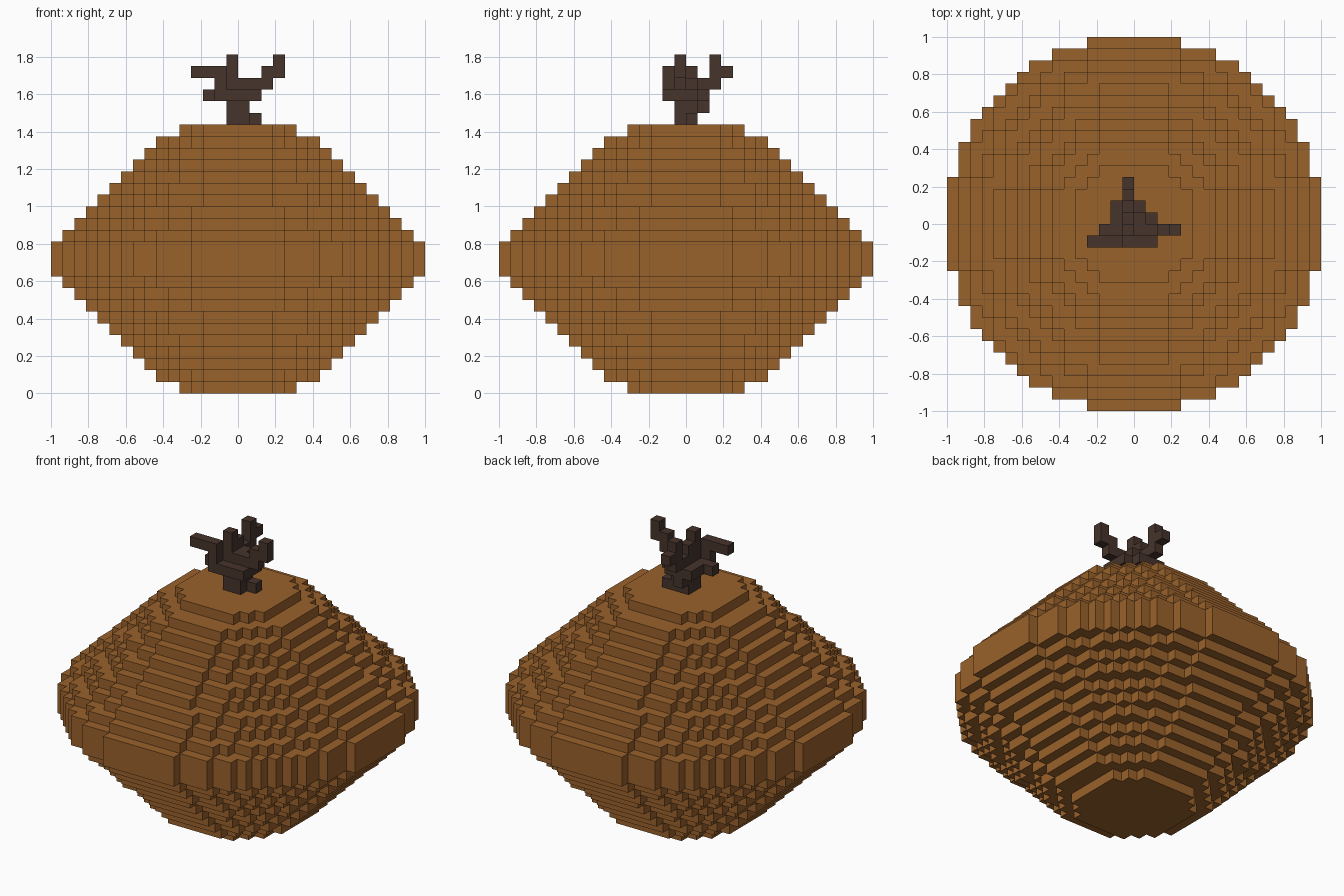
import bpy
import bmesh
from mathutils import Vector

cube = bpy.data.objects.get("Cube")
if cube:
    bpy.data.objects.remove(cube, do_unlink=True)

S = 0.0625          # block size
BODY_LAYERS = 23


def make_material(name, rgb):
    mat = bpy.data.materials.new(name)
    mat.use_nodes = True
    mat.diffuse_color = (*rgb, 1)
    bsdf = next(n for n in mat.node_tree.nodes if n.type == 'BSDF_PRINCIPLED')
    bsdf.inputs["Base Color"].default_value = (*rgb, 1)
    bsdf.inputs["Roughness"].default_value = 0.9
    return mat


def build_blocks(name, cells, mat):
    """Skin a set of grid cells, keeping only the exposed faces."""
    bm = bmesh.new()
    for cell in cells:
        for axis in range(3):
            for side in (0, 1):
                step = [0, 0, 0]
                step[axis] = 1 if side else -1
                if tuple(c + d for c, d in zip(cell, step)) in cells:
                    continue
                u, v = (axis + 1) % 3, (axis + 2) % 3
                corners = []
                for a, b in ((0, 0), (1, 0), (1, 1), (0, 1)):
                    p = Vector(cell)
                    p[axis] += side
                    p[u] += a
                    p[v] += b
                    corners.append(bm.verts.new(p * S))
                bm.faces.new(corners if side else corners[::-1])
    bmesh.ops.remove_doubles(bm, verts=bm.verts, dist=S * 0.01)
    # merge coplanar squares into larger flat faces
    bmesh.ops.dissolve_limit(bm, angle_limit=0.01, verts=bm.verts, edges=bm.edges)
    mesh = bpy.data.meshes.new(name)
    bm.to_mesh(mesh)
    bm.free()
    mesh.materials.append(mat)
    obj = bpy.data.objects.new(name, mesh)
    bpy.context.scene.collection.objects.link(obj)
    return obj


# Body: stacked stepped discs, the lower half mirrored above the three widest layers
half = [5.3] + list(range(7, 16))
radii = half + [16, 16, 16] + half[::-1]
body_cells = set()
for k, r in enumerate(radii):
    for i in range(-16, 16):
        for j in range(-16, 16):
            if (i + 0.5) ** 2 + (j + 0.5) ** 2 <= r * r:
                body_cells.add((i, j, k))
build_blocks("body", body_cells, make_material("warm brown", (0.323, 0.122, 0.025)))

# Stem: runs of blocks as (x from, x to, y from, y to, layer), ends included
runs = [
    (-1, 0, -1, 0, 0), (1, 1, 0, 0, 0),                            # foot
    (-1, 0, -1, 0, 1), (-1, -1, 1, 1, 1),                          # trunk
    (-2, 1, -2, 0, 2), (-3, -3, -1, -1, 2), (-2, 0, 1, 1, 2),      # crown
    (-2, -2, -2, -2, 3), (-1, 0, -1, 0, 3), (1, 2, -1, -1, 3),     # forks
    (-1, -1, 1, 2, 3),
    (-4, -2, -2, -2, 4), (-1, -1, -1, 0, 4), (2, 3, -1, -1, 4),    # branches
    (-1, -1, 2, 3, 4),
    (-1, -1, -1, -1, 5), (3, 3, -1, -1, 5), (-1, -1, 2, 2, 5),     # tips
]
stem_cells = {(x, y, k + BODY_LAYERS)
              for x0, x1, y0, y1, k in runs
              for x in range(x0, x1 + 1)
              for y in range(y0, y1 + 1)}
build_blocks("stem", stem_cells, make_material("dark bark", (0.061, 0.034, 0.025)))
